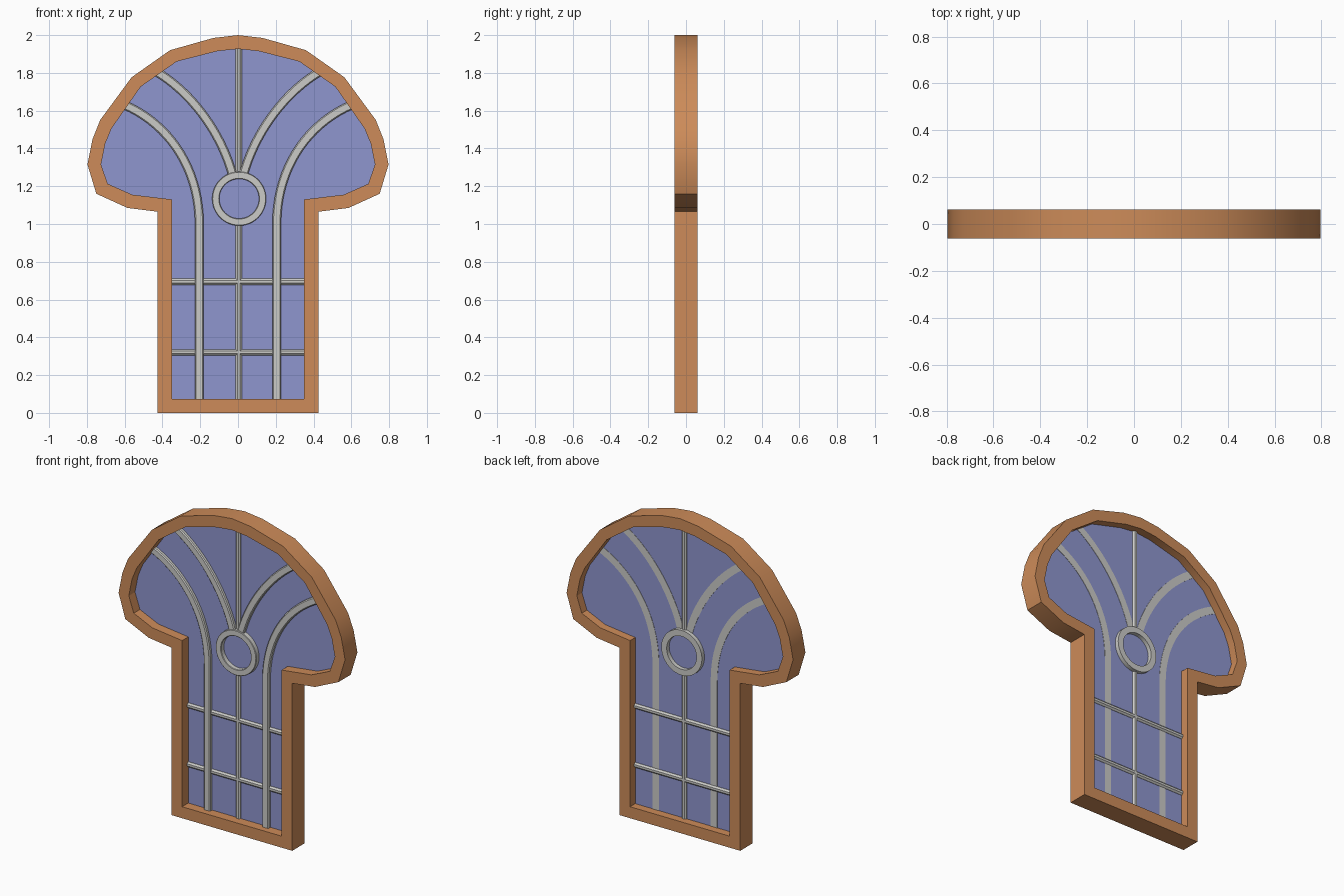
import bpy
import bmesh
from math import sin, cos, pi, radians
from mathutils import Vector
from mathutils.geometry import interpolate_bezier

cube = bpy.data.objects.get("Cube")
if cube:
    bpy.data.objects.remove(cube, do_unlink=True)


def make_material(name, rgb):
    mat = bpy.data.materials.new(name)
    mat.use_nodes = True
    mat.diffuse_color = (*rgb, 1)
    mat.node_tree.nodes["Principled BSDF"].inputs["Base Color"].default_value = (*rgb, 1)
    return mat


wood = make_material("warm wood", (0.61, 0.26, 0.10))
glass = make_material("blue glass", (0.275, 0.305, 0.62))
lead = make_material("pale grey lead", (0.60, 0.60, 0.575))


def finish(bm, name, mat):
    bmesh.ops.recalc_face_normals(bm, faces=bm.faces)
    mesh = bpy.data.meshes.new(name)
    bm.to_mesh(mesh)
    bm.free()
    mesh.materials.append(mat)
    obj = bpy.data.objects.new(name, mesh)
    bpy.context.collection.objects.link(obj)
    bpy.ops.object.select_all(action="DESELECT")
    obj.select_set(True)
    bpy.context.view_layer.objects.active = obj
    bpy.ops.object.shade_smooth_by_angle(angle=radians(30))
    return obj


def bridge(bm, a, b):
    """Quads between two closed loops of equal length."""
    for i in range(len(a)):
        j = (i + 1) % len(a)
        bm.faces.new((a[i], a[j], b[j], b[i]))


def loop(bm, outline, y):
    return [bm.verts.new((x, y, z)) for x, z in outline]


def mirrored(half):
    """Close a right-hand outline whose last point lies on the centre line."""
    return half + [(-x, z) for x, z in reversed(half[:-1])]


def sweep(name, path, profile, closed=False):
    """Carry a (sideways, y) profile along a path in the xz plane."""
    bm = bmesh.new()
    pts = [Vector((p[0], 0, p[1])) for p in path]
    n = len(pts)
    rings = []
    for i, p in enumerate(pts):
        before = pts[i - 1] if closed or i else p
        after = pts[(i + 1) % n] if closed or i < n - 1 else p
        t = (after - before).normalized()
        side = Vector((t.z, 0, -t.x))
        rings.append([bm.verts.new(p + side * s + Vector((0, y, 0))) for s, y in profile])
    for a, b in zip(rings, rings[1:]):
        bridge(bm, a, b)
    if closed:
        bridge(bm, rings[-1], rings[0])
    else:
        bm.faces.new(rings[0])
        bm.faces.new(rings[-1])
    return finish(bm, name, lead)


# Mushroom-shaped frame
outer = mirrored([(0.425, 0), (0.425, 1.065), (0.585, 1.085), (0.75, 1.16), (0.797, 1.315),
                  (0.77, 1.45), (0.73, 1.55), (0.563, 1.777), (0.36, 1.92), (0.13, 1.985), (0, 2)])
inner = mirrored([(0.35, 0.073), (0.35, 1.13), (0.56, 1.155), (0.69, 1.213), (0.725, 1.315),
                  (0.703, 1.425), (0.67, 1.505), (0.515, 1.727), (0.325, 1.86), (0.11, 1.915), (0, 1.927)])
DEPTH = 0.062
bm = bmesh.new()
loops = [loop(bm, o, y) for o, y in
         ((outer, -DEPTH), (outer, DEPTH), (inner, DEPTH), (inner, -DEPTH))]
for k in range(4):
    bridge(bm, loops[k], loops[(k + 1) % 4])
finish(bm, "window_frame", wood)

# Glass pane
bm = bmesh.new()
front, back = loop(bm, inner, 0.0), loop(bm, inner, 0.01)
bridge(bm, front, back)
bm.faces.new(front)
bm.faces.new(back)
finish(bm, "glass_pane", glass)

# Bar cross-sections: round rod, chamfered came, chamfered ring
rod = [(0.018 * cos((k + 0.5) * pi / 4), 0.005 + 0.018 * sin((k + 0.5) * pi / 4)) for k in range(8)]


def chamfered(w, y0, y1, c):
    return [(-w, y1), (-w, y0 + c), (-w + c, y0), (w - c, y0), (w, y0 + c), (w, y1)]


came = chamfered(0.023, -0.022, 0.012, 0.006)
ring = chamfered(0.019, -0.03, 0.036, 0.003)

# Straight bars
sweep("lower_centre_bar", [(0.004, 0.06), (0.004, 1.0)], rod)
sweep("upper_centre_bar", [(0.004, 1.26), (0.004, 1.94)], rod)
for name, z in (("lower_cross_bar", 0.32), ("upper_cross_bar", 0.695)):
    sweep(name, [(-0.36, z), (0.36, z)], rod)

# Central ring
sweep("centre_ring", [(0.006 + 0.124 * cos(a * pi / 24), 1.134 + 0.124 * sin(a * pi / 24))
                      for a in range(48)], ring, closed=True)


# Curved bars, mirrored left and right
def bezier(points):
    p0, h0, h1, p1 = [Vector((x, z, 0)) for x, z in points]
    return [(p.x, p.y) for p in interpolate_bezier(p0, h0, h1, p1, 20)]


outer_arc = [(0.205, 0.06)] + bezier([(0.205, 1.0), (0.205, 1.3), (0.37, 1.53), (0.60, 1.63)])
inner_arc = bezier([(0.03, 1.265), (0.09, 1.48), (0.24, 1.69), (0.43, 1.805)])
for side, s in (("left", 1), ("right", -1)):
    for name, arc in (("outer", outer_arc), ("inner", inner_arc)):
        sweep(f"{side}_{name}_curved_bar", [(s * x, z) for x, z in arc], came)
